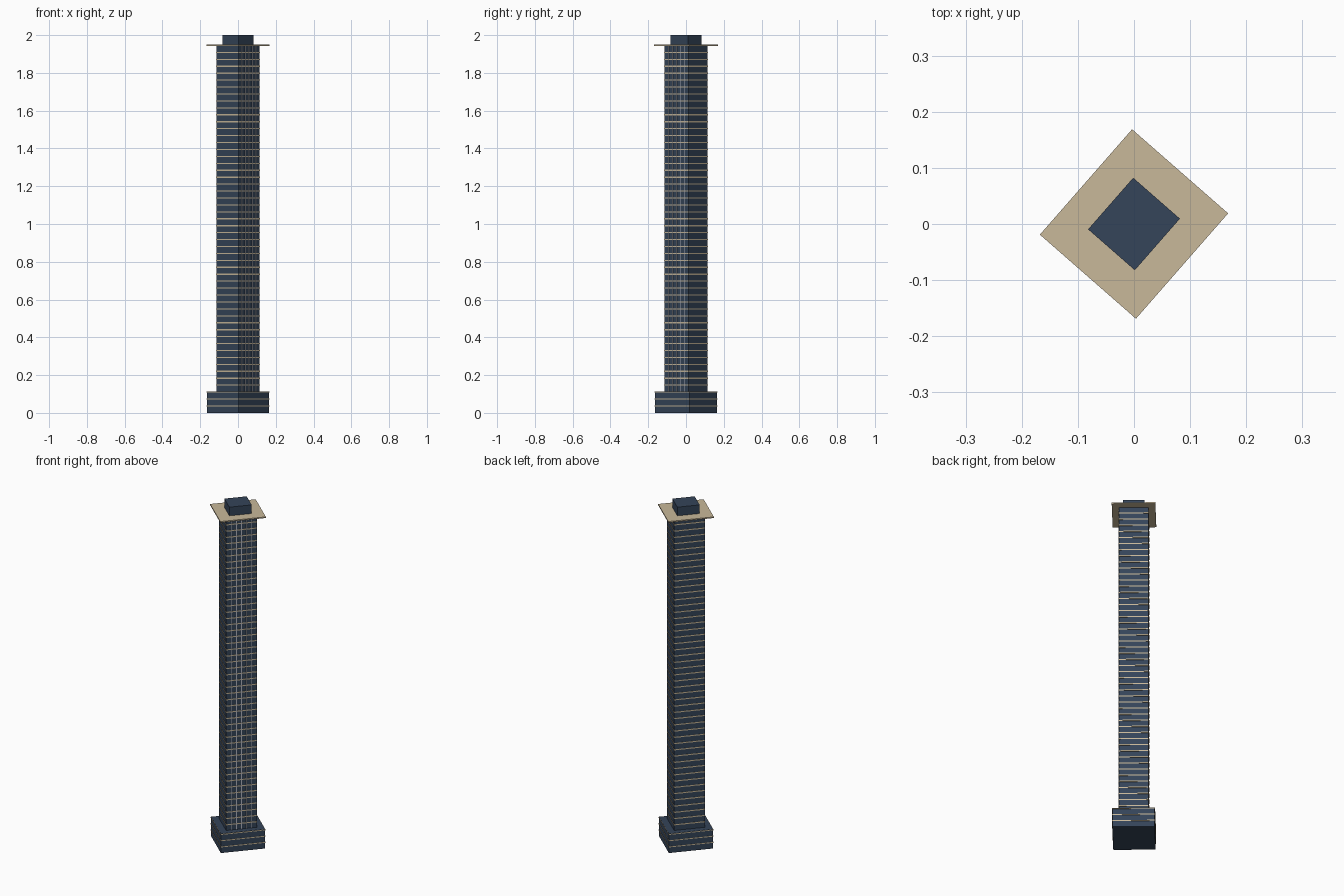
import bpy, bmesh, math
from mathutils import Matrix, Vector

if "Cube" in bpy.data.objects:
    bpy.data.objects.remove(bpy.data.objects["Cube"])

ROT = Matrix.Rotation(math.radians(-41.2), 4, 'Z')
FLOOR = 0.0367
POD_FLOORS, TOWER_FLOORS = 3, 50
POD_TOP = POD_FLOORS * FLOOR + 0.003
ROOF = (POD_FLOORS + TOWER_FLOORS) * FLOOR


def material(name, color):
    m = bpy.data.materials.new(name)
    m.diffuse_color = (*color, 1)
    m.use_nodes = True
    m.node_tree.nodes["Principled BSDF"].inputs["Base Color"].default_value = m.diffuse_color
    return m


glass = material("blue_glass", (0.035, 0.058, 0.10))
stone = material("beige_stone", (0.58, 0.48, 0.32))
metal = material("pale_metal", (0.45, 0.46, 0.52))


def boxes(name, items, mat):
    """One object from boxes given as (centre x, y, z low, z high, width, depth)."""
    bm = bmesh.new()
    for x, y, z0, z1, w, d in items:
        m = Matrix.Translation((x, y, (z0 + z1) / 2)) @ Matrix.Diagonal((w, d, z1 - z0, 1))
        bmesh.ops.create_cube(bm, size=1, matrix=m)
    bm.transform(ROT)
    me = bpy.data.meshes.new(name)
    bm.to_mesh(me)
    bm.free()
    me.materials.append(mat)
    ob = bpy.data.objects.new(name, me)
    bpy.context.collection.objects.link(ob)
    return ob


# main volumes
TW, TD = 0.153, 0.168
boxes("podium", [(0, 0, 0, POD_TOP, 0.221, 0.242)], glass)
boxes("tower_shaft", [(0, 0, POD_TOP, ROOF, TW, TD)], glass)
boxes("crown", [(0, 0, ROOF, 2.0, 0.1106, 0.122)], glass)

# overhanging roof plate
boxes("roof_plate", [(0, 0, ROOF - 0.003, ROOF + 0.004, 0.2275, 0.2495)], stone)

# floor bands
T = 0.003
boxes("podium_bands", [(0, 0, i * FLOOR - T, i * FLOOR + T - 0.001, 0.225, 0.246)
                       for i in range(1, POD_FLOORS + 1)], stone)
boxes("tower_bands", [(0, 0, i * FLOOR - T, i * FLOOR + T, TW + 0.004, TD + 0.004)
                      for i in range(POD_FLOORS + 1, POD_FLOORS + TOWER_FLOORS)], stone)

# vertical mullions on one long face
boxes("mullions", [(TW / 2, TD * (i / 6 - 0.5), POD_TOP, ROOF - 0.003, 0.006, 0.004)
                   for i in range(1, 6)], metal)
